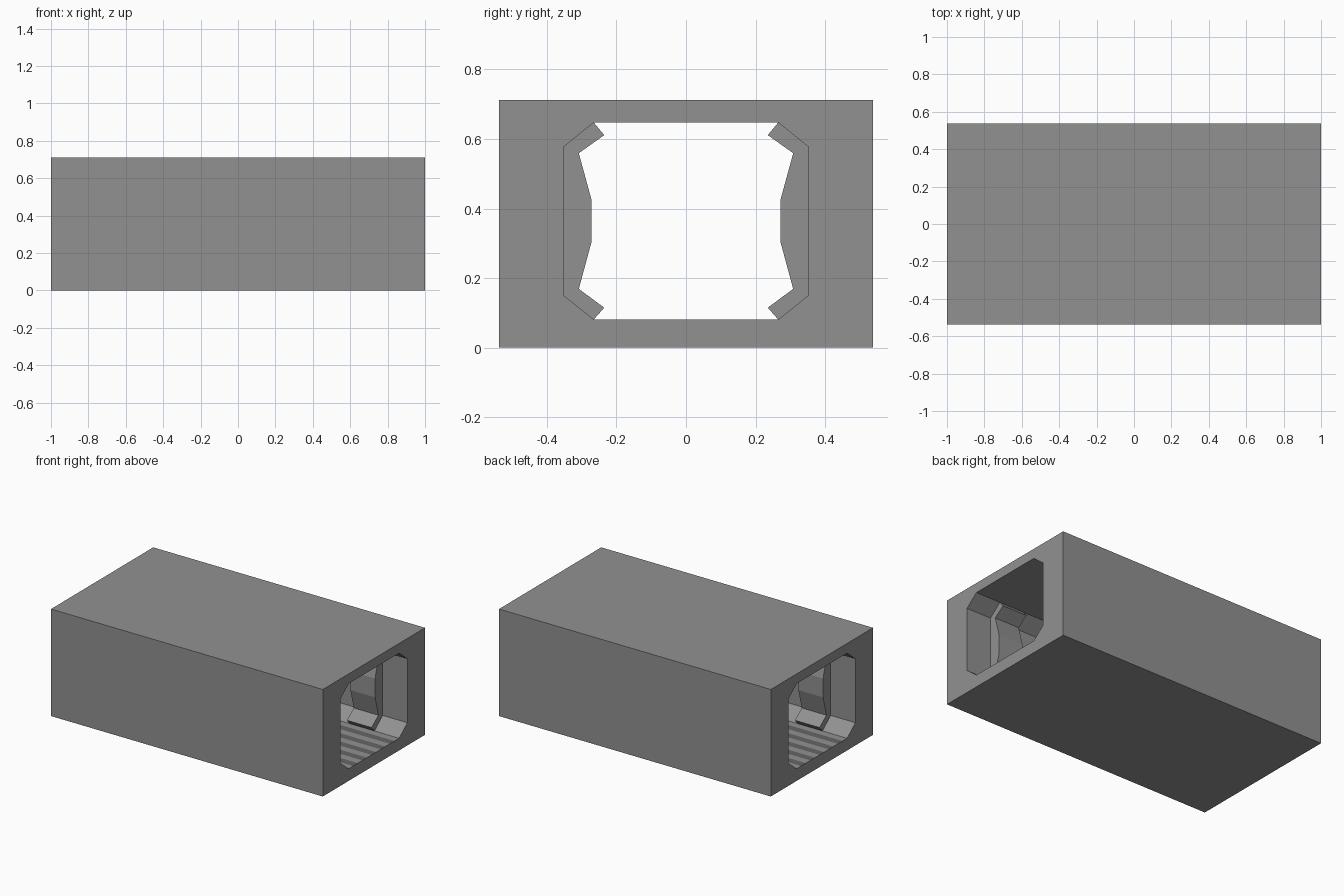
import bpy, bmesh

if "Cube" in bpy.data.objects:
    bpy.data.objects.remove(bpy.data.objects["Cube"])

HALF_L, HALF_W, HEIGHT = 1.0, 0.537, 0.712
RIBS, STRIPES = 5, 11
SEG = 2 * HALF_L / (2 * RIBS + 1)   # ribs and gaps share one width


def grey(name, v):
    mat = bpy.data.materials.new(name)
    mat.diffuse_color = (v, v, v, 1)
    mat.use_nodes = True
    mat.node_tree.nodes["Principled BSDF"].inputs["Base Color"].default_value = mat.diffuse_color
    return mat


wall_grey = grey("wall_grey", 0.286)
stripe_grey = grey("stripe_grey", 0.13)


def extrude_x(name, profile, x0, x1):
    """Prism along x from a (y, z) outline."""
    bm = bmesh.new()
    face = bm.faces.new([bm.verts.new((x0, y, z)) for y, z in profile])
    ext = bmesh.ops.extrude_face_region(bm, geom=[face])["geom"]
    moved = [v for v in ext if isinstance(v, bmesh.types.BMVert)]
    bmesh.ops.translate(bm, verts=moved, vec=(x1 - x0, 0, 0))
    bmesh.ops.recalc_face_normals(bm, faces=bm.faces)
    mesh = bpy.data.meshes.new(name)
    bm.to_mesh(mesh)
    bm.free()
    mesh.materials.append(wall_grey)
    ob = bpy.data.objects.new(name, mesh)
    bpy.context.collection.objects.link(ob)
    return ob


# Passage outline: +y wall top to bottom, striped floor, -y wall
wall = [(0.265, 0.647), (0.352, 0.577), (0.352, 0.151), (0.265, 0.081)]
floor = [(0.265 - 0.53 * i / STRIPES, 0.081) for i in range(1, STRIPES)]
tunnel = wall + floor + [(-y, z) for y, z in reversed(wall)]
block = [(HALF_W, 0), (HALF_W, HEIGHT), (-HALF_W, HEIGHT), (-HALF_W, 0)]

# Corridor body with the passage cut through it
body = extrude_x("corridor_body", block, -HALF_L, HALF_L)
body.data.materials.append(stripe_grey)
cutter = extrude_x("passage_cutter", tunnel, -HALF_L - 0.1, HALF_L + 0.1)
cutter.data.materials.append(stripe_grey)
cutter.hide_render = True
cutter.hide_set(True)

# Dark stripes: every second floor strip, carried over by the cut
for p in cutter.data.polygons:
    if p.normal.z < -0.99:
        strip = int((0.265 - p.center.y) / (0.53 / STRIPES))
        p.material_index = strip % 2
cut = body.modifiers.new("passage", 'BOOLEAN')
cut.operation = 'DIFFERENCE'
cut.solver = 'EXACT'
cut.material_mode = 'TRANSFER'
cut.object = cutter

# Wall ribs: hooked at floor and ceiling, bulging at mid height
inner = [(0.235, 0.115), (0.308, 0.169), (0.272, 0.302),
         (0.272, 0.427), (0.308, 0.559), (0.235, 0.611)]
for i in range(RIBS):
    x0 = -HALF_L + SEG * (2 * i + 1)
    for side, label in ((1, "left"), (-1, "right")):
        outline = [(side * y, z) for y, z in wall + inner]
        extrude_x(f"wall_rib_{label}_{i + 1}", outline, x0, x0 + SEG)
